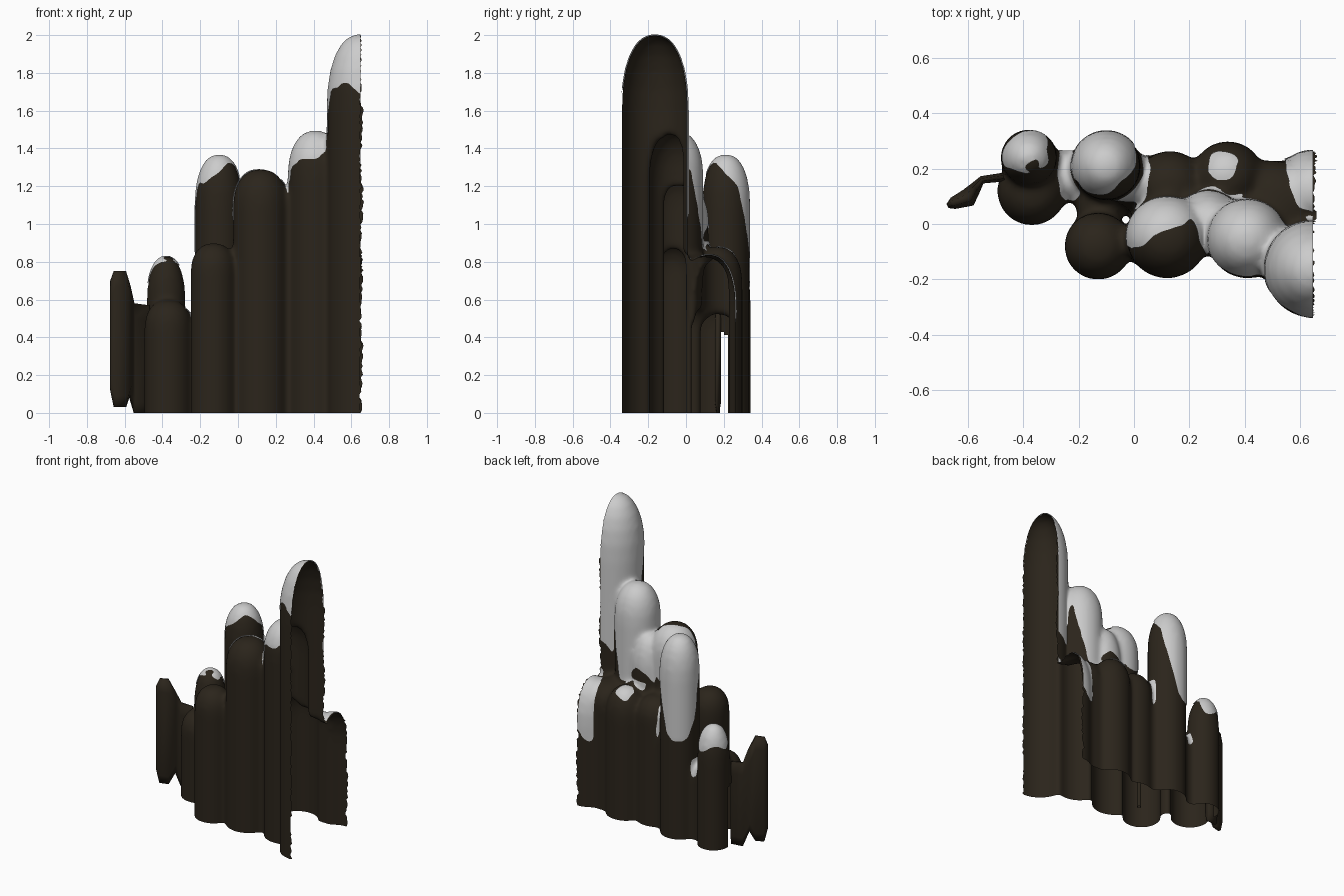
import bpy, bmesh, math, random
from mathutils import Vector

if "Cube" in bpy.data.objects:
    bpy.data.objects.remove(bpy.data.objects["Cube"])

random.seed(4)
SIDES = 28

# x, y, radius, top, cap height, snow depth at top, extra snow depth on the back (None = bare)
COLUMNS = [
    (0.65, -0.165, 0.176, 2.00, 0.40, 0.30, 0.75),
    (0.41, -0.055, 0.142, 1.49, 0.24, 0.13, 0.70),
    (0.12, -0.05, 0.147, 1.29, 0.20, -0.02, 0.40),
    (-0.13, -0.08, 0.122, 0.90, 0.16, None, 0),
    (-0.10, 0.21, 0.125, 1.365, 0.27, 0.10, 0.60),
    (-0.37, 0.12, 0.125, 0.60, 0.15, None, 0),
    (-0.38, 0.24, 0.103, 0.83, 0.24, 0.06, 0.10),
    (0.34, 0.17, 0.130, 0.88, 0.20, -0.02, 0.08),
    (0.65, 0.12, 0.145, 0.84, 0.28, 0.05, 0.28),
    (0.13, 0.14, 0.125, 0.86, 0.15, None, 0),
    # low fillers between the columns
    (0.50, 0.06, 0.170, 0.84, 0.15, None, 0),
    (0.27, 0.01, 0.110, 1.20, 0.25, 0.25, 0.0),
    (0.01, 0.15, 0.100, 0.80, 0.25, 0.08, 0.1),
    (-0.24, 0.17, 0.090, 0.52, 0.10, 0.04, 0.0),
    (-0.12, 0.07, 0.090, 0.55, 0.10, None, 0),
]


def add_column(bm, x, y, r, top, cap):
    """Closed round column with a blunt domed top."""
    rings = [(r, -0.12), (r, 0.3 * top), (r, top - cap)]
    rings += [(r * math.cos(a) ** 0.85, top - cap + cap * math.sin(a) ** 0.9)
              for a in (math.radians(d) for d in (15, 30, 45, 60, 72, 83, 88))]
    loops = []
    for rad, z in rings:
        loops.append([bm.verts.new((x + rad * math.cos(2 * math.pi * i / SIDES),
                                    y + rad * math.sin(2 * math.pi * i / SIDES), z))
                      for i in range(SIDES)])
    for a, b in zip(loops, loops[1:]):
        for i in range(SIDES):
            j = (i + 1) % SIDES
            bm.faces.new((a[i], a[j], b[j], b[i]))
    bm.faces.new(loops[0][::-1])
    bm.faces.new(loops[-1])


def make_object(name, bm, mat=None):
    mesh = bpy.data.meshes.new(name)
    bm.to_mesh(mesh)
    bm.free()
    for p in mesh.polygons:
        p.use_smooth = True
    if mat:
        mesh.materials.append(mat)
    ob = bpy.data.objects.new(name, mesh)
    bpy.context.collection.objects.link(ob)
    return ob


rock = bpy.data.materials.new("dark_rock")
rock.diffuse_color = (0.024, 0.018, 0.011, 1)
rock.use_nodes = True
rock.node_tree.nodes["Principled BSDF"].inputs["Base Color"].default_value = rock.diffuse_color

# Fuse the columns into one soft skin
bm = bmesh.new()
for c in COLUMNS:
    add_column(bm, *c[:5])
source = make_object("column_source", bm)
remesh = source.modifiers.new("fuse", 'REMESH')
remesh.mode = 'VOXEL'
remesh.voxel_size = 0.015
smooth = source.modifiers.new("soften", 'SMOOTH')
smooth.factor = 0.5
smooth.iterations = 12
deps = bpy.context.evaluated_depsgraph_get()
fused = bpy.data.meshes.new_from_object(source.evaluated_get(deps))
bpy.data.objects.remove(source, do_unlink=True)

bm = bmesh.new()
bm.from_mesh(fused)
bpy.data.meshes.remove(fused)

# Open the base and the right side: the rock is a hollow shell
for co, no in (((0, 0, 0), (0, 0, -1)), ((0.648, 0, 0), (1, 0, 0))):
    bmesh.ops.bisect_plane(bm, geom=bm.verts[:] + bm.edges[:] + bm.faces[:],
                           plane_co=co, plane_no=no, clear_outer=True)
bm.normal_update()

# Cleft at the left end
cleft = []
for f in bm.faces:
    c = f.calc_center_median()
    if c.x < -0.4 and 0.175 < c.y < 0.225 and c.z < 0.42:
        cleft.append(f)
bmesh.ops.delete(bm, geom=cleft, context='FACES')


# Snow lies on the tops and runs down the back
def has_snow(f):
    c, n = f.calc_center_median(), f.normal
    best, col = 9, None
    for k in COLUMNS:
        if c.z < k[3] + 0.03:
            d = math.hypot(c.x - k[0], c.y - k[1]) / k[2]
            if d < best:
                best, col = d, k
    if col is None or col[5] is None:
        return False
    s = max(0, -0.5 * n.x + 0.87 * n.y)
    ripple = 0.035 * math.sin(23 * c.x + 17 * c.y) + 0.02 * math.sin(41 * c.y - 30 * c.x)
    return c.z > col[3] - col[5] - col[6] * s + ripple


snow = bm.copy()
snow.normal_update()
bmesh.ops.delete(snow, geom=[f for f in snow.faces if not has_snow(f)], context='FACES')
snow.normal_update()
for v, p in [(v, v.co + 0.006 * v.normal) for v in snow.verts]:
    v.co = p

# Even out the stepped snow line
rim = [v for v in snow.verts if v.is_boundary and v.co.x < 0.64]
for _ in range(4):
    moved = []
    for v in rim:
        near = [e.other_vert(v).co for e in v.link_edges if e.is_boundary]
        moved.append((v, 0.5 * v.co + 0.5 * sum(near, Vector()) / len(near)))
    for v, p in moved:
        v.co = p
make_object("snow_cover", snow)

# Ragged broken edge on the right
for v in bm.verts:
    if v.co.x > 0.645:
        wave = abs((v.co.z * 2.4 + 0.3) % 1 - 0.5)
        v.co.x += random.choice((-0.006, 0.0, 0.005))
        if v.co.z < 1.65:
            v.co.x += 0.03 * wave * (v.co.y > -0.3)
make_object("rock_columns", bm, rock)

# Thin broken slab at the left end: x, y, bottom, top, half thickness
SLAB = [(-0.675, 0.065, 0.12, 0.70, 0.008), (-0.655, 0.075, 0.03, 0.75, 0.022),
        (-0.60, 0.095, 0.03, 0.75, 0.034), (-0.575, 0.13, 0.10, 0.67, 0.022),
        (-0.55, 0.16, 0.0, 0.58, 0.014), (-0.47, 0.17, 0.0, 0.57, 0.016)]
bm = bmesh.new()
loops = []
for i, (x, y, z0, z1, t) in enumerate(SLAB):
    a, b = SLAB[max(i - 1, 0)], SLAB[min(i + 1, len(SLAB) - 1)]
    side = Vector((a[1] - b[1], b[0] - a[0], 0)).normalized()
    ring = [(-0.4, z0), (-1, z0 + 0.06), (-1, z1 - 0.08), (-0.4, z1),
            (0.4, z1), (1, z1 - 0.08), (1, z0 + 0.06), (0.4, z0)]
    loops.append([bm.verts.new(Vector((x, y, z)) + side * t * s) for s, z in ring])
for a, b in zip(loops, loops[1:]):
    for i in range(8):
        j = (i + 1) % 8
        bm.faces.new((a[i], a[j], b[j], b[i]))
bm.faces.new(loops[0][::-1])
bm.faces.new(loops[-1])
bmesh.ops.recalc_face_normals(bm, faces=bm.faces[:])
make_object("rock_slab", bm, rock)
